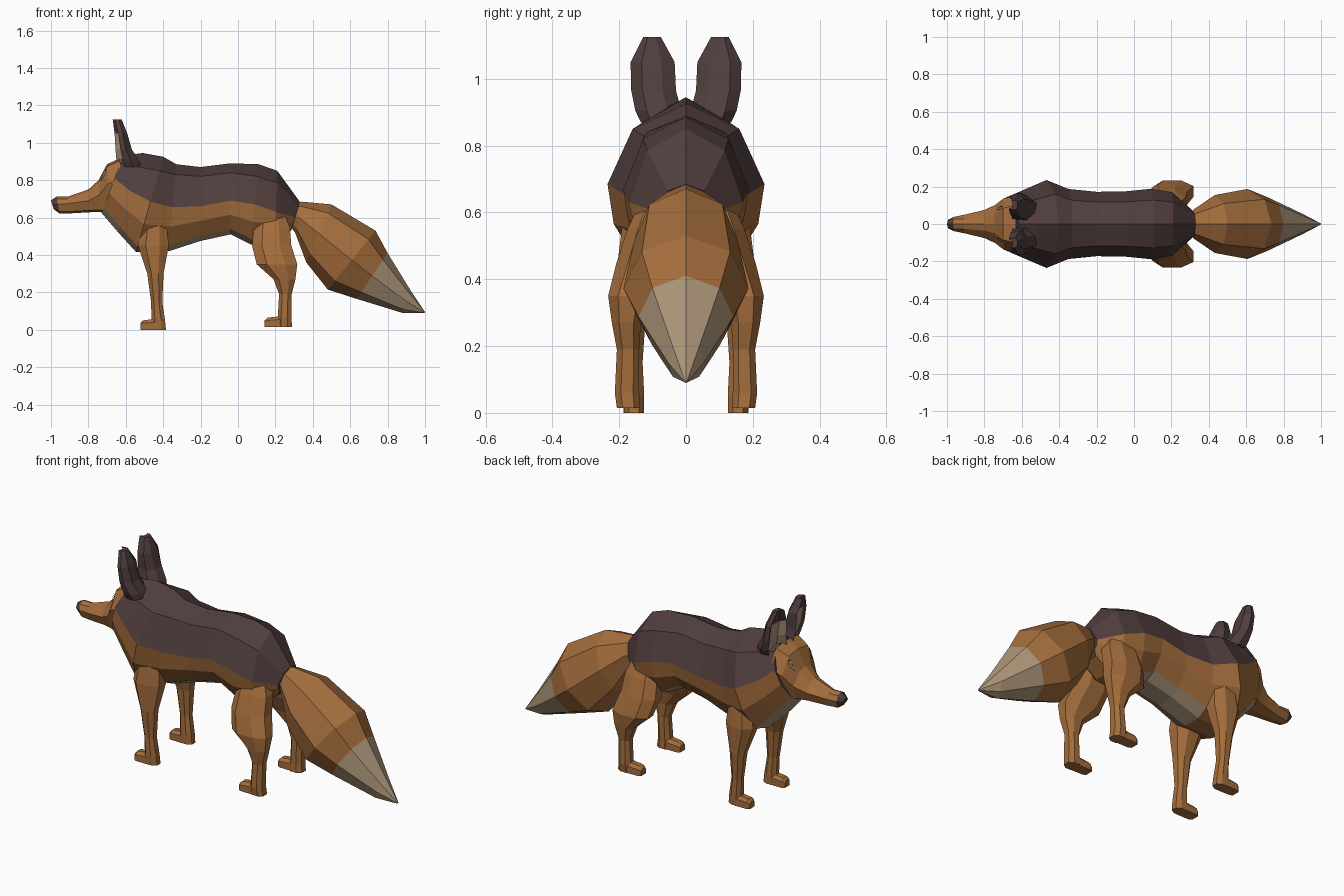
import bpy, bmesh, math
from mathutils import Vector

cube = bpy.data.objects.get("Cube")
if cube:
    bpy.data.objects.remove(cube)


def make_material(name, rgb):
    mat = bpy.data.materials.new(name)
    mat.use_nodes = True
    mat.diffuse_color = (*rgb, 1)
    bsdf = mat.node_tree.nodes["Principled BSDF"]
    bsdf.inputs["Base Color"].default_value = (*rgb, 1)
    bsdf.inputs["Roughness"].default_value = 0.9
    return mat


ORANGE, DARK, CREAM, BLACK = range(4)
MATERIALS = [make_material("orange fur", (0.375, 0.155, 0.046)),
             make_material("dark brown fur", (0.08, 0.047, 0.046)),
             make_material("cream fur", (0.41, 0.30, 0.19)),
             make_material("black", (0.02, 0.016, 0.016))]


def loft(name, rings, colour, mirror=False):
    """Skin a row of rings; colour(segment, side) picks each face's material."""
    bm = bmesh.new()
    rows = [[bm.verts.new(p) for p in ring] for ring in rings]
    n = len(rows[0])
    for s in range(len(rows) - 1):
        for k in range(n):
            j = (k + 1) % n
            face = bm.faces.new((rows[s][k], rows[s][j], rows[s + 1][j], rows[s + 1][k]))
            face.material_index = colour(s, k)
    for s, row in ((0, rows[0]), (len(rows) - 2, rows[-1])):
        bm.faces.new(row).material_index = colour(s, 0)
    bmesh.ops.recalc_face_normals(bm, faces=bm.faces)
    finish(name, bm, mirror)


def finish(name, bm, mirror):
    mesh = bpy.data.meshes.new(name)
    bm.to_mesh(mesh)
    bm.free()
    for mat in MATERIALS:
        mesh.materials.append(mat)
    obj = bpy.data.objects.new(name, mesh)
    bpy.context.collection.objects.link(obj)
    if mirror:
        mod = obj.modifiers.new("Mirror", 'MIRROR')
        mod.use_axis = (False, True, False)
        mod.use_mirror_merge = False


def full_ring(half):
    """Complete a half outline that starts and ends on the centre line."""
    return half + [(x, -y, z) for x, y, z in half[-2:0:-1]]


def row_of(k, n):
    return min(k, n - 1 - k)


def sheared(x_top, x_bottom, z_top, z_bottom, points):
    """Place (y, z) points on a plane leaning from x_top to x_bottom."""
    return [(x_top + (x_bottom - x_top) * (z_top - z) / (z_top - z_bottom), y, z)
            for y, z in points]


# Body: x top, x bottom, z top, z ridge, z saddle edge, z bottom, half width
body_rings = []
for xt, xb, zt, zr, ze, zb, w in (
        (-0.615, -0.73, 0.93, 0.89, 0.81, 0.625, 0.152),
        (-0.51, -0.64, 0.945, 0.87, 0.74, 0.52, 0.19),
        (-0.40, -0.545, 0.925, 0.85, 0.685, 0.415, 0.235),
        (-0.33, -0.37, 0.885, 0.83, 0.655, 0.42, 0.187),
        (-0.20, -0.20, 0.87, 0.82, 0.66, 0.475, 0.172),
        (-0.04, -0.04, 0.89, 0.84, 0.69, 0.51, 0.175),
        (0.11, 0.07, 0.885, 0.82, 0.67, 0.455, 0.188),
        (0.21, 0.20, 0.85, 0.785, 0.63, 0.47, 0.17),
        (0.33, 0.285, 0.685, 0.665, 0.60, 0.53, 0.08)):
    belly = zb + 0.03
    half = [(0, zt), (w * 0.68, zr), (w, ze), (w * 0.92, (ze + belly) / 2),
            (w * 0.6, belly), (0.05, zb), (0, zb)]
    body_rings.append(full_ring(sheared(xt, xb, zt, zb, half)))


def body_colour(s, k):
    row = row_of(k, len(body_rings[0]))
    if row < 2:
        return DARK
    return CREAM if row > 3 and s in (0, 1, 3, 4, 5) else ORANGE


loft("body", body_rings, body_colour)

# Head: x top, x bottom, z top, z middle, z bottom, forehead and cheek half widths
head_rings = []
for xt, xb, zt, zm, zb, wt, w in (
        (-1.0, -0.985, 0.692, 0.67, 0.645, 0.015, 0.024),
        (-0.97, -0.955, 0.712, 0.67, 0.622, 0.028, 0.038),
        (-0.91, -0.90, 0.712, 0.675, 0.622, 0.026, 0.050),
        (-0.80, -0.80, 0.75, 0.69, 0.628, 0.036, 0.075),
        (-0.745, -0.74, 0.80, 0.72, 0.63, 0.050, 0.102),
        (-0.70, -0.69, 0.885, 0.78, 0.63, 0.085, 0.138),
        (-0.63, -0.63, 0.918, 0.81, 0.66, 0.100, 0.15)):
    half = [(0, zt), (wt, zt - 0.012), (w, zm), (w * 0.7, zb + 0.01), (0, zb)]
    head_rings.append(full_ring(sheared(xt, xb, zt, zb, half)))
loft("head", head_rings, lambda s, k: DARK if s == 0 and row_of(k, 8) < 3 else ORANGE)


# Eyes: thin almond plates lying on the brow faces
def eye_plate(name, scale, lift, colour):
    a, b = Vector(head_rings[4][1]), Vector(head_rings[5][1])
    c, d = Vector(head_rings[4][2]), Vector(head_rings[5][2])
    normal = (b - a).cross(c - a).normalized()
    if normal.y < 0:
        normal.negate()
    bm = bmesh.new()
    corners = []
    for u, v in ((-0.36, 0.12), (-0.1, -0.16), (0.2, -0.16), (0.34, 0.0), (0.1, 0.18)):
        u, v = 0.66 + u * scale, 0.18 + v * scale
        p = a.lerp(b, u).lerp(c.lerp(d, u), v)
        corners.append(bm.verts.new(p + normal * lift))
    face = bm.faces.new(corners)
    face.normal_update()
    if face.normal.y < 0:
        face.normal_flip()
    face.material_index = colour
    finish(name, bm, True)


eye_plate("eye_rims", 1.0, 0.004, DARK)
eye_plate("eyes", 0.7, 0.007, CREAM)
eye_plate("pupils", 0.28, 0.009, BLACK)

# Ears: cupped shells, open to the front, with a broad root on the neck
ear_rings = []
for z, yi, yo, xf, xb in ((0.87, 0.012, 0.135, -0.645, -0.515),
                          (0.905, 0.014, 0.152, -0.65, -0.53),
                          (0.965, 0.030, 0.164, -0.655, -0.568),
                          (1.05, 0.034, 0.166, -0.66, -0.592),
                          (1.125, 0.075, 0.128, -0.67, -0.622)):
    depth, wide = xb - xf, yo - yi
    ear_rings.append([(xf, yi + wide * 0.1, z), (xb - depth * 0.3, yi, z),
                      (xb, yi + wide * 0.3, z), (xb, yi + wide * 0.75, z),
                      (xb - depth * 0.35, yo, z), (xf + depth * 0.3, yo - wide * 0.05, z),
                      (xf + depth * 0.42, yo - wide * 0.2, z),
                      (xf + depth * 0.4, yi + wide * 0.3, z)])
loft("ears", ear_rings, lambda s, k: CREAM if k in (6, 7) and s < 3 else DARK, True)

# Tail: top point, bottom point and half width of each eight-sided ring
tail_rings = []
for xt, zt, xb, zb, w in ((0.31, 0.675, 0.29, 0.54, 0.06),
                          (0.34, 0.685, 0.305, 0.52, 0.08),
                          (0.50, 0.67, 0.365, 0.36, 0.155),
                          (0.735, 0.53, 0.48, 0.215, 0.187),
                          (0.80, 0.41, 0.635, 0.165, 0.142),
                          (0.92, 0.215, 0.88, 0.09, 0.055),
                          (1.0, 0.095, 0.995, 0.09, 0.004)):
    top, bottom = Vector((xt, 0, zt)), Vector((xb, 0, zb))
    ring = []
    for k in range(8):
        angle = math.tau * k / 8
        p = top.lerp(bottom, 0.5 - 0.5 * math.cos(angle))
        ring.append((p.x, w * math.sin(angle), p.z))
    tail_rings.append(ring)
loft("tail", tail_rings, lambda s, k: CREAM if s > 3 else ORANGE)


# Legs: z, x range and y range of each chamfered ring
def leg(name, sections):
    rings = []
    for z, x0, x1, y0, y1 in sections:
        cx, cy, rx, ry = (x0 + x1) / 2, (y0 + y1) / 2, (x1 - x0) / 2, (y1 - y0) / 2
        rings.append([(cx + rx * u, cy + ry * v, z) for u, v in
                      ((1, 0.5), (0.4, 1), (-0.5, 1), (-1, 0.4),
                       (-1, -0.4), (-0.5, -1), (0.4, -1), (1, -0.5))])
    loft(name, rings, lambda s, k: ORANGE, True)


leg("front_legs", ((0.65, -0.50, -0.39, 0.08, 0.18),
                   (0.45, -0.535, -0.37, 0.08, 0.205),
                   (0.30, -0.485, -0.398, 0.12, 0.20),
                   (0.15, -0.465, -0.405, 0.13, 0.188),
                   (0.05, -0.462, -0.39, 0.125, 0.188),
                   (0.0, -0.47, -0.385, 0.125, 0.185)))
leg("hind_legs", ((0.64, 0.11, 0.24, 0.04, 0.135),
                  (0.55, 0.085, 0.277, 0.05, 0.175),
                  (0.45, 0.075, 0.285, 0.07, 0.208),
                  (0.35, 0.10, 0.317, 0.115, 0.233),
                  (0.27, 0.19, 0.307, 0.135, 0.222),
                  (0.19, 0.22, 0.287, 0.14, 0.207),
                  (0.06, 0.212, 0.285, 0.14, 0.213),
                  (0.015, 0.21, 0.29, 0.138, 0.207)))


# Paws: one blunt wedge in front of each foot
def paw(name, x_front, x_back, y, floor):
    rings = []
    for t, half_width, height in ((0, 0.022, 0.036), (0.15, 0.03, 0.05), (1, 0.031, 0.06)):
        x = x_front + (x_back - x_front) * t
        rings.append([(x, y + half_width * u, floor + height * v) for u, v in
                      ((-1, 0), (1, 0), (1, 0.7), (0.5, 1), (-0.5, 1), (-1, 0.7))])
    loft(name, rings, lambda s, k: ORANGE, True)


paw("front_paws", -0.522, -0.43, 0.156, 0.0)
paw("hind_paws", 0.143, 0.25, 0.174, 0.015)
